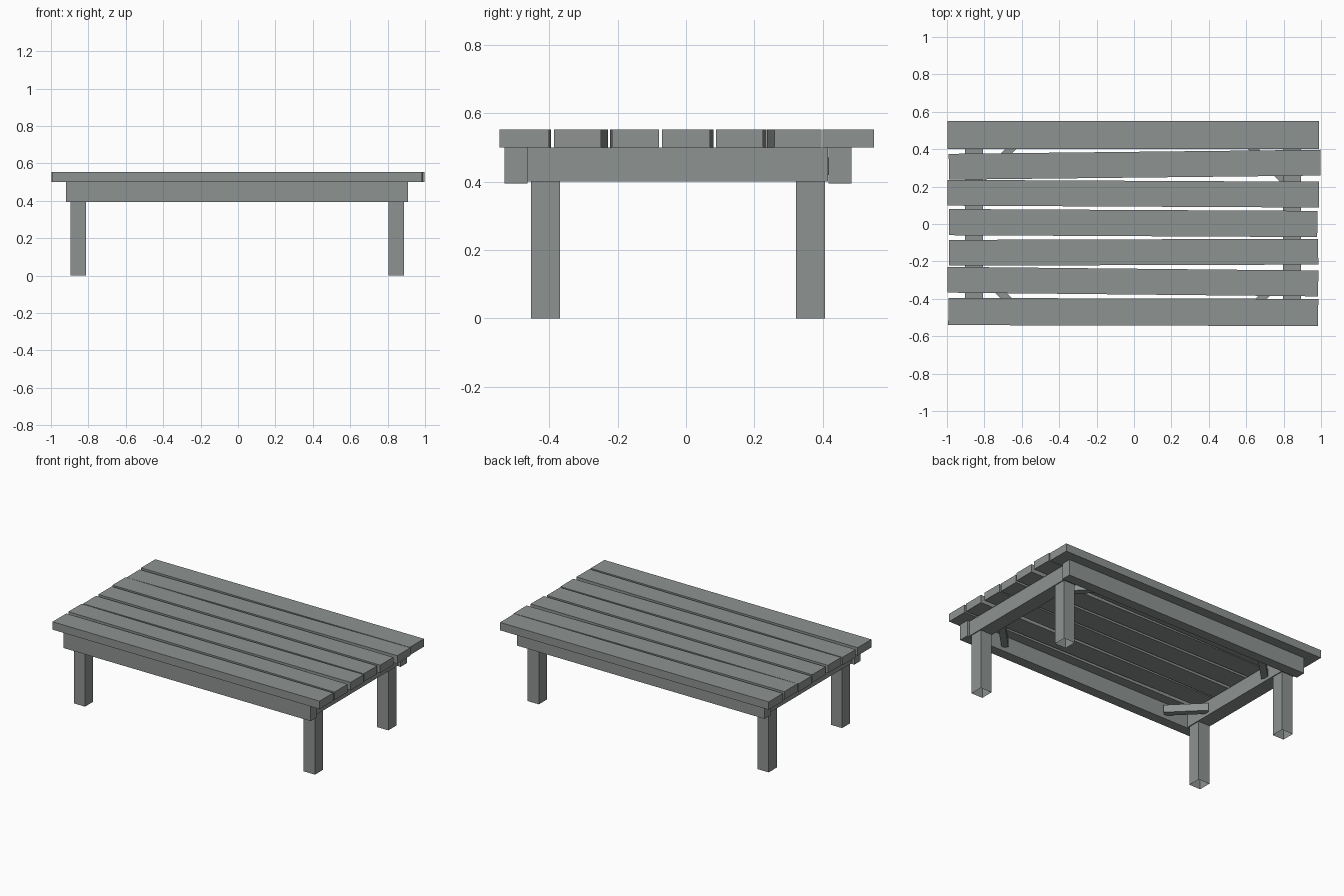
import bpy, bmesh, math
from mathutils import Matrix, Vector

cube = bpy.data.objects.get("Cube")
if cube:
    bpy.data.objects.remove(cube, do_unlink=True)

# Weathered grey wood
wood = bpy.data.materials.new("grey_wood")
wood.use_nodes = True
colour = (0.27, 0.29, 0.28, 1)
wood.diffuse_color = colour
wood.node_tree.nodes["Principled BSDF"].inputs["Base Color"].default_value = colour


def timber(name, size, centre, turn=0.0, open_bottom=False):
    """A sawn box of the given size, turned about z."""
    bm = bmesh.new()
    bmesh.ops.create_cube(bm, size=1, matrix=Matrix.Diagonal((*size, 1)))
    if open_bottom:
        bm.normal_update()
        low = [f for f in bm.faces if f.normal.z < -0.9]
        bmesh.ops.delete(bm, geom=low, context='FACES_ONLY')
    mesh = bpy.data.meshes.new(name)
    bm.to_mesh(mesh)
    bm.free()
    mesh.materials.append(wood)
    obj = bpy.data.objects.new(name, mesh)
    obj.location = centre
    obj.rotation_euler.z = turn
    bpy.context.collection.objects.link(obj)
    return obj


def timber_between(name, start, end, width, bottom, top):
    """A timber laid along the line from start to end in plan."""
    a, b = Vector(start), Vector(end)
    d, mid = b - a, (a + b) / 2
    return timber(name, (d.length, width, top - bottom),
                  (mid.x, mid.y, (top + bottom) / 2), math.atan2(d.y, d.x))


# Tabletop slats, each laid slightly askew: left x, left y, right x, right y, width
slats = [
    (-0.997, 0.475, 0.99, 0.475, 0.15),
    (-0.99, 0.306, 0.997, 0.328, 0.138),
    (-0.997, 0.167, 0.99, 0.157, 0.138),
    (-0.99, 0.01, 0.98, 0.0, 0.14),
    (-0.99, -0.154, 0.985, -0.148, 0.138),
    (-0.997, -0.298, 0.985, -0.318, 0.138),
    (-0.993, -0.468, 0.985, -0.473, 0.145),
]
for i, (x0, y0, x1, y1, width) in enumerate(slats):
    timber_between(f"slat_{i + 1}", (x0, y0), (x1, y1), width, 0.5, 0.553)

# Long rails
for name, y in (("front_rail", -0.498), ("back_rail", 0.451)):
    timber(name, (1.83, 0.067, 0.106), (-0.005, y, 0.447))

# End rails with two legs beneath each
for side, x in (("right", -0.855), ("left", 0.845)):
    timber(f"{side}_end_rail", (0.095, 0.88, 0.1), (x, -0.025, 0.45))
    for end, y in (("front", -0.411), ("back", 0.364)):
        timber(f"{end}_{side}_leg", (0.083, 0.085, 0.4), (x, y, 0.2), open_bottom=True)

# Diagonal corner braces
braces = {
    "front_right_brace": ((-0.81, -0.27), (-0.62, -0.46)),
    "back_right_brace": ((-0.81, 0.25), (-0.645, 0.415)),
    "front_left_brace": ((0.8, -0.28), (0.62, -0.46)),
    "back_left_brace": ((0.8, 0.235), (0.625, 0.415)),
}
for name, (start, end) in braces.items():
    timber_between(name, start, end, 0.042, 0.42, 0.47)
